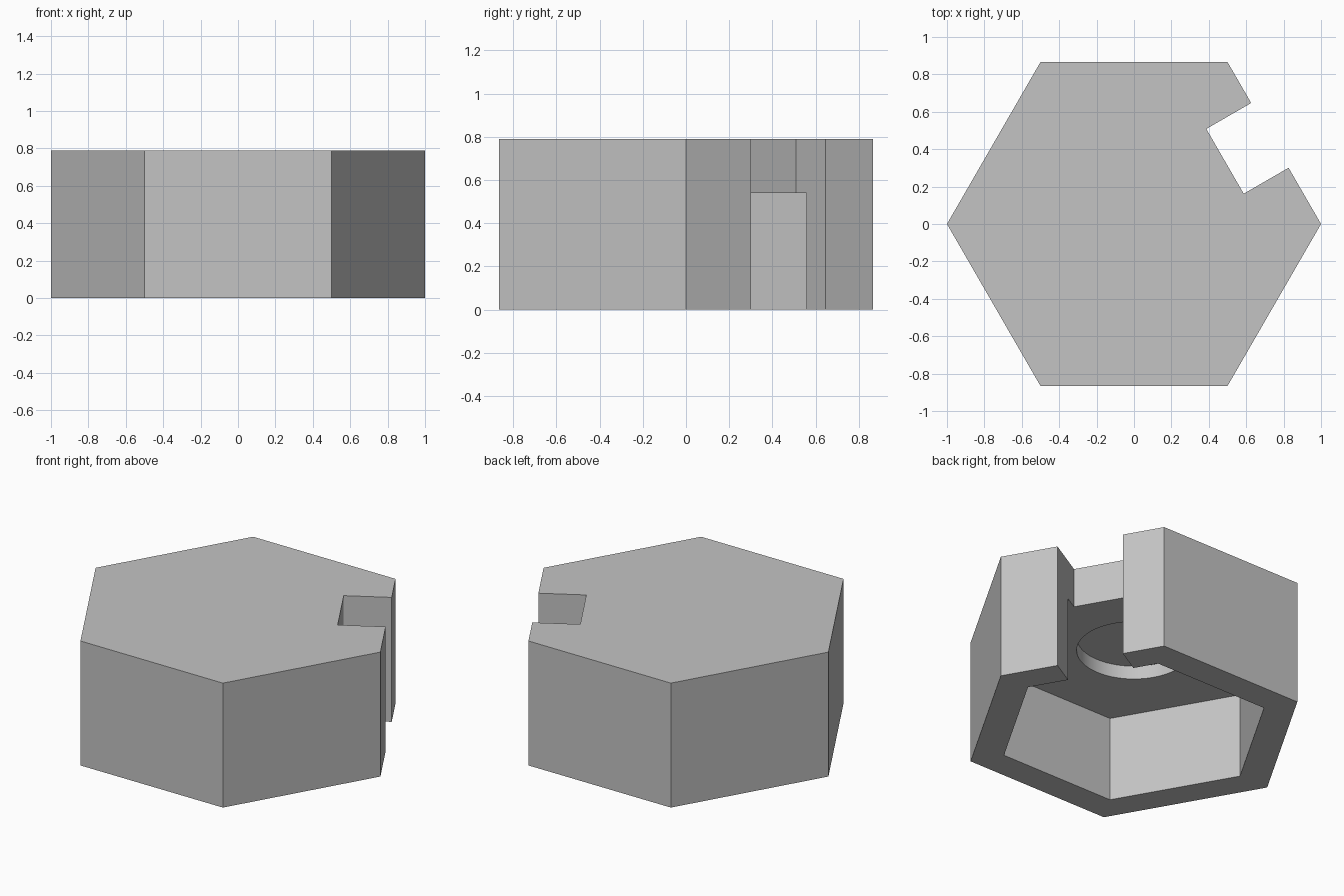
import bpy
import math
from mathutils import Vector

if "Cube" in bpy.data.objects:
    bpy.data.objects.remove(bpy.data.objects["Cube"], do_unlink=True)

HEIGHT = 0.79
CEILING = 0.54      # underside of the cap's roof
RECESS_TOP = 0.625  # roof of the round recess
OVERLAP = 0.1       # extra cutter length for clean cuts

grey = bpy.data.materials.new("light grey")
grey.use_nodes = True
grey.diffuse_color = (0.55, 0.55, 0.55, 1)
grey.node_tree.nodes["Principled BSDF"].inputs["Base Color"].default_value = grey.diffuse_color


def prism(name, sides, radius, bottom, top, turn=0.0):
    """Upright prism between two heights."""
    bpy.ops.mesh.primitive_cylinder_add(
        vertices=sides, radius=radius, depth=top - bottom,
        location=(0, 0, (bottom + top) / 2), rotation=(0, 0, turn))
    obj = bpy.context.object
    obj.name = name
    obj.data.materials.append(grey)
    return obj


def cut(target, cutter):
    """Subtract the cutter from the target, then discard it."""
    cutter.hide_render = True
    mod = target.modifiers.new(cutter.name, 'BOOLEAN')
    mod.operation = 'DIFFERENCE'
    mod.solver = 'EXACT'
    mod.object = cutter
    bpy.ops.object.select_all(action='DESELECT')
    target.select_set(True)
    bpy.context.view_layer.objects.active = target
    bpy.ops.object.modifier_apply(modifier=mod.name)
    bpy.data.objects.remove(cutter, do_unlink=True)


# Hexagonal cap with corners on the x axis
cap = prism("hexagonal_cap", 6, 1.0, 0, HEIGHT, math.radians(30))

# Hexagonal hollow open at the bottom
cut(cap, prism("hollow_cutter", 6, 0.796, -OVERLAP, CEILING, math.radians(30)))

# Shallow round recess in the roof of the hollow
cut(cap, prism("recess_cutter", 64, 0.33, CEILING - OVERLAP, RECESS_TOP))

# Full-height slot through the back-left wall, slightly off its middle
angle = math.radians(30)
outward = Vector((math.cos(angle), math.sin(angle), 0))
along = Vector((-math.sin(angle), math.cos(angle), 0))
slot_inner, slot_outer, slot_width, slot_offset = 0.589, 1.0, 0.4, 0.047
centre = outward * (slot_inner + slot_outer) / 2 + along * slot_offset
centre.z = HEIGHT / 2
bpy.ops.mesh.primitive_cube_add(size=1, location=centre, rotation=(0, 0, angle))
slot = bpy.context.object
slot.name = "slot_cutter"
slot.scale = (slot_outer - slot_inner, slot_width, HEIGHT + 2 * OVERLAP)
slot.data.materials.append(grey)
bpy.context.view_layer.update()
cut(cap, slot)

# Flat walls with a smooth round recess
bpy.ops.object.shade_smooth_by_angle(angle=math.radians(30))
